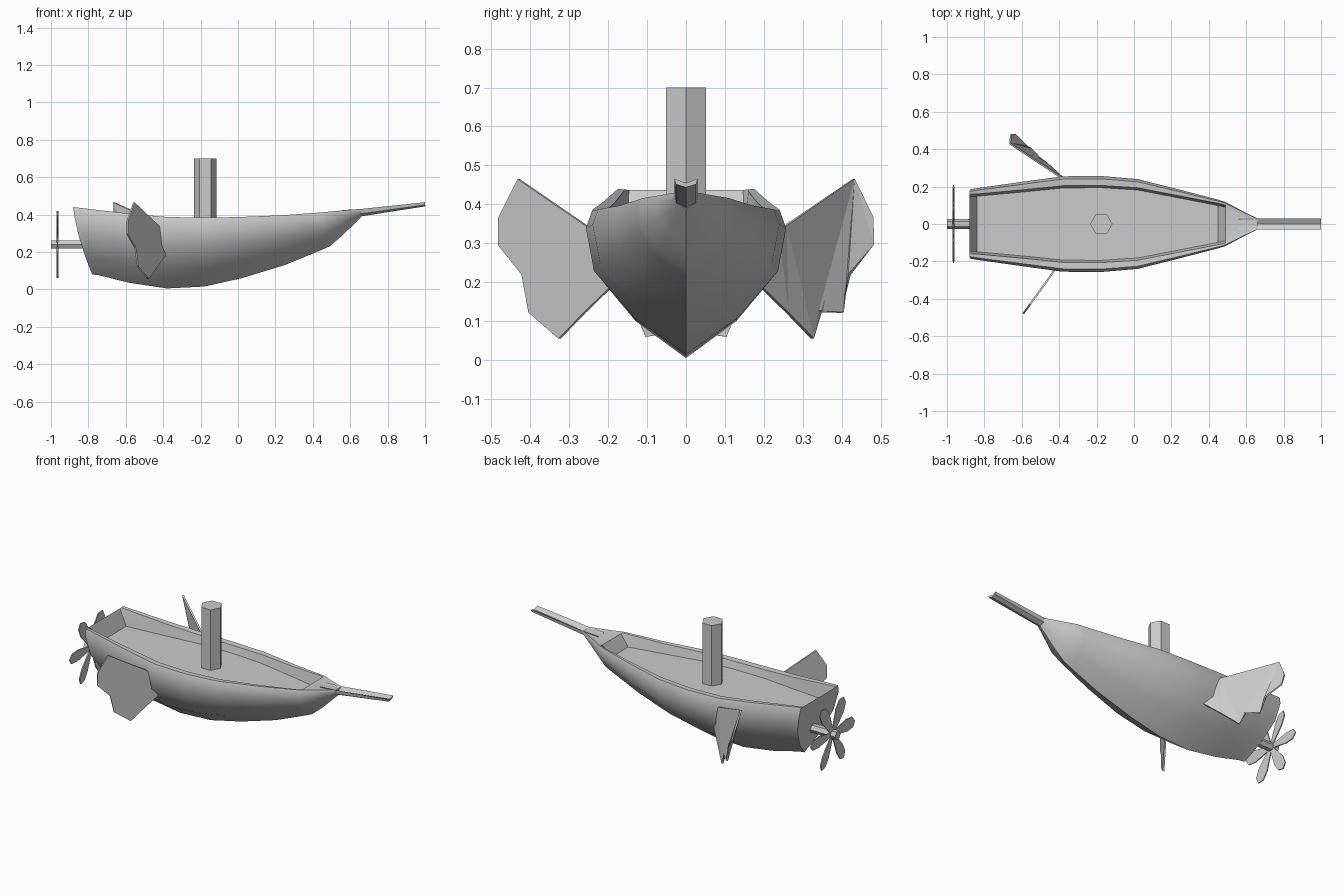
import bpy, bmesh, math
from mathutils import Vector

if "Cube" in bpy.data.objects:
    bpy.data.objects.remove(bpy.data.objects["Cube"])

grey = bpy.data.materials.new("plain_grey")
grey.use_nodes = True
grey.diffuse_color = (0.6, 0.6, 0.6, 1)
grey.node_tree.nodes["Principled BSDF"].inputs["Base Color"].default_value = (0.6, 0.6, 0.6, 1)


def finish(name, bm, smooth=None):
    """Turn a bmesh into a named object."""
    bmesh.ops.recalc_face_normals(bm, faces=bm.faces)
    mesh = bpy.data.meshes.new(name)
    bm.to_mesh(mesh)
    bm.free()
    mesh.materials.append(grey)
    ob = bpy.data.objects.new(name, mesh)
    bpy.context.collection.objects.link(ob)
    if smooth:
        bpy.ops.object.select_all(action='DESELECT')
        ob.select_set(True)
        bpy.context.view_layer.objects.active = ob
        bpy.ops.object.shade_smooth_by_angle(angle=math.radians(smooth))
    return ob


def loft(name, rings, smooth=None):
    """Skin closed rings of equal length and cap both ends."""
    bm = bmesh.new()
    loops = [[bm.verts.new(p) for p in ring] for ring in rings]
    n = len(loops[0])
    for a, b in zip(loops, loops[1:]):
        for i in range(n):
            j = (i + 1) % n
            bm.faces.new((a[i], a[j], b[j], b[i]))
    bm.faces.new(loops[0])
    bm.faces.new(loops[-1])
    return finish(name, bm, smooth)


# Hull: stations of x, half width, keel z, sheer z, rim width, has sunken deck
DECK = 0.34
stations = [
    (-0.88, 0.185, 0.08, 0.44, 0.015, False),
    (-0.84, 0.192, 0.075, 0.435, 0.02, True),
    (-0.58, 0.228, 0.035, 0.405, 0.03, True),
    (-0.38, 0.255, 0.005, 0.387, 0.035, True),
    (-0.18, 0.257, 0.015, 0.383, 0.035, True),
    (0.02, 0.24, 0.06, 0.387, 0.032, True),
    (0.25, 0.182, 0.13, 0.397, 0.022, True),
    (0.45, 0.13, 0.212, 0.412, 0.012, True),
    (0.49, 0.118, 0.23, 0.416, 0.01, False),
    (0.56, 0.08, 0.29, 0.422, 0.008, False),
    (0.66, 0.03, 0.388, 0.43, 0.004, False),
]
section = [(0.51, 0.25), (0.92, 0.58), (1.0, 0.88), (0.94, 1.0)]


def hull_ring(x, half, keel, sheer, rim, sunken):
    rake = 0.1 if x < -0.8 else 0
    side = [(x + rake * (1 - h) ** 1.5, half * w, keel + (sheer - keel) * h) for w, h in section]
    inner = half * 0.94 - rim
    side.append((x, inner, sheer - 0.002))
    side.append((x, inner - 0.012, DECK if sunken else sheer - 0.003))
    return [(x + rake, 0, keel)] + side + [(px, -py, pz) for px, py, pz in reversed(side)]


loft("hull", [hull_ring(*s) for s in stations], 35)

# Bowsprit: a shallow V-shaped spar
spar = [(-0.03, 0), (0, -0.014), (0.03, 0), (0.026, -0.018), (0, -0.028), (-0.026, -0.018)]
loft("bowsprit", [[(x, y, top + z * deep) for y, z in spar]
                  for x, top, deep in ((0.56, 0.424, 1.4), (0.66, 0.43, 1.4), (1.0, 0.466, 0.8))])


def hex_rod(name, start, end, radius, spin=0):
    """Six-sided rod between two points."""
    start, end = Vector(start), Vector(end)
    turn = (end - start).to_track_quat('Z', 'Y')
    corners = [Vector((radius * math.cos(spin + k * math.pi / 3),
                       radius * math.sin(spin + k * math.pi / 3), 0)) for k in range(6)]
    return loft(name, [[p + turn @ c for c in corners] for p in (start, end)])


# Funnel and propeller shaft
hex_rod("funnel", (-0.175, 0, DECK - 0.02), (-0.175, 0, 0.70), 0.06)
hex_rod("propeller_shaft", (-0.8, 0, 0.24), (-1.0, 0, 0.24), 0.026)

# Propeller: six flat blades, narrow at the root
blade = [(0.015, -0.012), (0.13, -0.035), (0.185, -0.03), (0.208, 0),
         (0.185, 0.03), (0.13, 0.035), (0.015, 0.012)]
bm = bmesh.new()
for k in range(6):
    a = k * math.pi / 3
    bm.faces.new([bm.verts.new((-0.965 - t * 0.1,
                                r * math.cos(a) - t * math.sin(a),
                                0.24 + r * math.sin(a) + t * math.cos(a))) for r, t in blade])
prop = finish("propeller_blades", bm)
mod = prop.modifiers.new("thickness", 'SOLIDIFY')
mod.thickness = 0.006
mod.offset = 0

# Fins: swept ragged plates, each side set at its own angle
outline = [(0.235, 0.33), (0.255, 0.345), (0.43, 0.465), (0.48, 0.365), (0.48, 0.295),
           (0.42, 0.22), (0.402, 0.122), (0.345, 0.125), (0.325, 0.055), (0.26, 0.122), (0.19, 0.19)]


def fin(name, side, root, sweep, twist):
    bm = bmesh.new()
    face = bm.faces.new([bm.verts.new((root - sweep * (y - 0.255) - twist * max(0, z - 0.33),
                                       side * y, z)) for y, z in outline])
    bmesh.ops.triangulate(bm, faces=[face])
    ob = finish(name, bm)
    mod = ob.modifiers.new("thickness", 'SOLIDIFY')
    mod.thickness = 0.01
    mod.offset = 0


fin("left_fin", 1, -0.39, 1.1, 0.6)
fin("right_fin", -1, -0.43, 0.72, 0)
